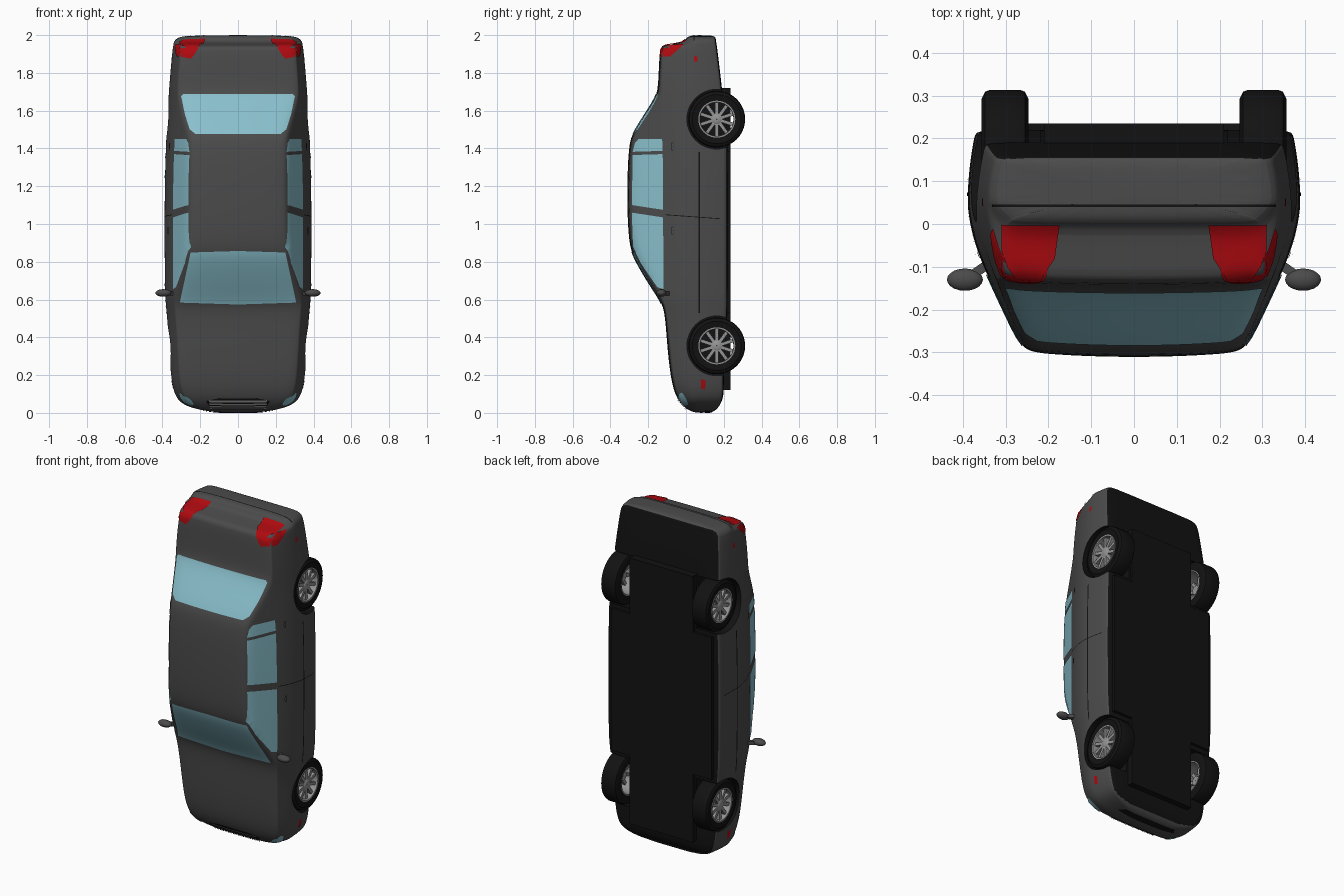
import bpy, bmesh, math
from mathutils import Vector, Matrix
from mathutils.bvhtree import BVHTree

if "Cube" in bpy.data.objects:
    bpy.data.objects.remove(bpy.data.objects["Cube"])

def material(name, rgb):
    m = bpy.data.materials.new(name)
    m.diffuse_color = (*rgb, 1)
    m.use_nodes = True
    m.node_tree.nodes["Principled BSDF"].inputs["Base Color"].default_value = m.diffuse_color
    return m

GREY = material("body grey", (.07, .07, .07))
BLACK = material("rubber black", (.006, .006, .006))
GLASS = material("window glass", (.25, .52, .6))
RED = material("lamp red", (.42, .003, .005))
SILVER = material("wheel silver", (.3, .3, .3))

def make(name, bm, *mats, angle=35):
    me = bpy.data.meshes.new(name)
    bm.to_mesh(me)
    bm.free()
    ob = bpy.data.objects.new(name, me)
    bpy.context.collection.objects.link(ob)
    for m in mats:
        me.materials.append(m)
    bpy.ops.object.select_all(action='DESELECT')
    ob.select_set(True)
    bpy.context.view_layer.objects.active = ob
    bpy.ops.object.shade_smooth_by_angle(angle=math.radians(angle))
    return ob

def box(bm, lo, hi, mat=None):
    lo, hi = Vector(lo), Vector(hi)
    m = Matrix.Translation((lo + hi) / 2) @ Matrix.Diagonal((*(hi - lo), 1))
    bmesh.ops.create_cube(bm, size=1, matrix=(mat @ m) if mat else m)

# Body: lofted along z; each station is z, half width, roof y, belt y, sill y
stations = [
    (0, .10, .05, .06, .13), (.016, .205, .01, .025, .16), (.035, .27, -.012, .005, .175),
    (.06, .312, -.036, -.015, .19), (.1, .337, -.058, -.035, .2), (.17, .354, -.078, -.055, .2),
    (.3, .364, -.095, -.07, .2), (.45, .372, -.106, -.085, .215), (.55, .381, -.116, -.10, .22),
    (.6, .386, -.14, -.115, .22), (.7, .388, -.207, -.115, .22), (.8, .389, -.265, -.115, .22),
    (.86, .39, -.293, -.115, .22), (.95, .39, -.306, -.115, .22), (1.1, .39, -.312, -.115, .22),
    (1.3, .387, -.31, -.115, .22), (1.43, .382, -.3, -.115, .22), (1.48, .38, -.283, -.115, .22),
    (1.58, .374, -.219, -.117, .21), (1.67, .369, -.161, -.12, .195), (1.72, .366, -.148, -.124, .19),
    (1.85, .355, -.143, -.12, .175), (1.93, .347, -.138, -.11, .165), (1.947, .343, -.123, -.095, .163),
    (1.957, .343, -.01, 0, .16), (1.985, .33, 0, .01, .158), (2.0, .27, .025, .035, .148)]

def section(z, w, yt, yB, yb):
    b, h = .885 * w, yB - yt
    d, m = min(.03, .6 * h), max(.06, yB + .02)
    r = b - .47 * (h - d)
    half = [(.35 * r, yt + .05 * d), (.7 * r, yt + .2 * d), (.92 * r, yt + .4 * d), (r, yt + d),
            ((r + b) / 2, (yt + d + yB) / 2), (b, yB),
            (b + .6 * (w - b), yB + .38 * (m - yB)), (b + .92 * (w - b), yB + .75 * (m - yB)), (w, m),
            (.985 * w, m + .5 * (yb - m)), (.955 * w, yb - .01), (.94 * w, yb), (.5 * w, yb)]
    ring = [(0, yt)] + half + [(0, yb)] + [(-x, y) for x, y in reversed(half)]
    return [(x, y, z) for x, y in ring]

bm = bmesh.new()
rings = [[bm.verts.new(p) for p in section(*s)] for s in stations]
n = len(rings[0])
for a, c in zip(rings, rings[1:]):
    for i in range(n):
        bm.faces.new((a[i], a[(i + 1) % n], c[(i + 1) % n], c[i]))
bm.faces.new(rings[0])
bm.faces.new(rings[-1])
bmesh.ops.recalc_face_normals(bm, faces=bm.faces)
body = make("car_body", bm, GREY, BLACK)
body.modifiers.new("smooth", 'SUBSURF').levels = 2

def bake(ob):
    me = bpy.data.meshes.new_from_object(ob.evaluated_get(bpy.context.evaluated_depsgraph_get()))
    ob.modifiers.clear()
    ob.data = me

bake(body)
bm = bmesh.new()
bm.from_mesh(body.data)
surface = BVHTree.FromBMesh(bm)
bm.free()

# Wheel arches cut out of the body
AX_Y, AX_Z, ARCH = .163, (.355, 1.555), .158
bm = bmesh.new()
for z in AX_Z:
    for s in (1, -1):
        bmesh.ops.create_cone(bm, cap_ends=True, segments=48, radius1=ARCH, radius2=ARCH, depth=.3,
                              matrix=Matrix.Translation((s * .37, AX_Y, z)) @ Matrix.Rotation(math.pi / 2, 4, 'Y'))
cutter = make("arch_cutter", bm, BLACK)
mod = body.modifiers.new("arches", 'BOOLEAN')
mod.operation, mod.solver, mod.object = 'DIFFERENCE', 'EXACT', cutter
bake(body)
bpy.data.objects.remove(cutter)
body.data.materials.clear()
body.data.materials.append(GREY)
body.data.materials.append(BLACK)
for p in body.data.polygons:
    c = p.center
    arch = any(math.hypot(c.y - AX_Y, c.z - z) < ARCH + .0005 for z in AX_Z)
    p.material_index = int(arch or (p.normal.y > .8 and c.y > .12))
bpy.ops.object.select_all(action='DESELECT')
body.select_set(True)
bpy.context.view_layer.objects.active = body
bpy.ops.object.shade_smooth_by_angle(angle=math.radians(35))

# Black floor between and beside the wheels
bm = bmesh.new()
box(bm, (-.335, .15, .53), (.335, .235, 1.385))
box(bm, (-.21, .1, .12), (.21, .235, 1.72))
make("underbody", bm, BLACK)

# Thin plates shrunk onto the body along an axis; points are the two other coordinates in order
def plate(name, pts, axis, side, mat, off=.003, mirror=False):
    bm = bmesh.new()
    others = [i for i in range(3) if i != axis]
    for flip in ((1, -1) if mirror else (1,)):
        vs = []
        for p in pts:
            v = Vector((0, 0, 0))
            v[others[0]], v[others[1]] = p
            v[axis] = side * 4
            if axis:
                v.x *= flip
            else:
                v[0] *= flip
            vs.append(bm.verts.new(v))
        bm.faces.new(vs)
    for o in others:
        for k in range(-20, 101):
            no, co = Vector((0, 0, 0)), Vector((0, 0, 0))
            no[o], co[o] = 1, k * .0205
            bmesh.ops.bisect_plane(bm, geom=bm.verts[:] + bm.edges[:] + bm.faces[:], plane_co=co, plane_no=no)
    bmesh.ops.triangulate(bm, faces=bm.faces)
    lost = []
    for v in bm.verts:
        d = Vector((0, 0, 0))
        d[axis] = -math.copysign(1, v.co[axis])
        hit, nor, *_ = surface.ray_cast(v.co, d)
        if hit is None:
            lost.append(v)
        else:
            v.co = hit + nor * off
    bmesh.ops.delete(bm, geom=lost, context='VERTS')
    for f in bm.faces:
        f.normal_update()
        c = f.calc_center_median()
        if f.normal.dot(surface.find_nearest(c)[1]) < 0:
            f.normal_flip()
    return make(name, bm, mat, angle=60)

def oval(cx, cy, rx, ry, k=20):
    return [(cx + rx * math.cos(t * math.tau / k), cy + ry * math.sin(t * math.tau / k)) for t in range(k)]

# Windows
plate("windscreen", [(-.308, .585), (0, .575), (.308, .585), (.25, .85), (0, .858), (-.25, .85)], 1, -1, GLASS)
plate("rear_window", [(-.225, 1.475), (.225, 1.475), (.255, 1.5), (.28, 1.58), (.3, 1.675), (.29, 1.687),
                      (-.29, 1.687), (-.3, 1.675), (-.28, 1.58), (-.255, 1.5)], 1, -1, GLASS)
plate("front_door_windows", [(-.284, 1.06), (-.12, 1.035), (-.117, .655), (-.15, .665), (-.235, .79), (-.28, .88)],
      0, 1, GLASS, mirror=True)
plate("rear_door_windows", [(-.284, 1.1), (-.12, 1.075), (-.122, 1.37), (-.281, 1.365)], 0, 1, GLASS, mirror=True)
plate("quarter_windows", [(-.28, 1.382), (-.122, 1.387), (-.125, 1.45), (-.25, 1.45), (-.268, 1.43)],
      0, 1, GLASS, mirror=True)
# Tail lamps wrap the rear corners: rear, top and side faces
plate("tail_lamps_rear", [(.174, .0), (.308, .0), (.308, -.06), (.295, -.1), (.27, -.132), (.22, -.132), (.185, -.08)],
      2, 1, RED, .005, True)
plate("tail_lamps_top", [(.2, 1.947), (.31, 1.947), (.3, 1.885), (.25, 1.875), (.235, 1.89)], 1, -1, RED, .004, True)
plate("tail_lamps_side", [(-.12, 1.885), (-.085, 1.885), (-.01, 1.95), (-.12, 1.943)], 0, 1, RED, .004, True)
# Side markers
plate("front_markers", [(.078, .13), (.1, .125), (.105, .17), (.08, .18)], 0, 1, RED, .003, True)
plate("rear_markers", [(.042, 1.86), (.06, 1.86), (.06, 1.885), (.042, 1.89)], 0, 1, RED, .003, True)
# Nose: headlamps, grille and lower intake
plate("headlamps", oval(.272, -.014, .037, .026), 2, -1, GLASS, .004, True)
plate("grille", [(-.17, -.035), (-.1, -.045), (.1, -.045), (.17, -.035), (.14, .005), (-.14, .005)], 2, -1, BLACK, .003)
for i in range(4):
    y = -.039 + i * .012
    plate("grille_slat", [(-.155, y), (.155, y), (.15, y + .007), (-.15, y + .007)], 2, -1, SILVER, .006)
plate("lower_intake", [(-.2, .1), (.2, .1), (.17, .14), (-.17, .14)], 2, -1, BLACK)
# Trim lines, door seams and handles
plate("side_trim", [(.066, .53), (.073, .53), (.073, 1.38), (.066, 1.38)], 0, 1, BLACK, .002, True)
plate("bumper_trim", [(-.33, .04), (.33, .04), (.33, .046), (-.33, .046)], 2, 1, BLACK, .002)
plate("door_seams", [(-.11, 1.047), (.18, 1.026), (.18, 1.03), (-.11, 1.051)], 0, 1, BLACK, .002, True)
for z in (.965, 1.41):
    plate("door_handles", oval(-.07, z, .008, .022, 12), 0, 1, GREY, .008, True)

# Door mirrors
bm = bmesh.new()
for s in (1, -1):
    bmesh.ops.create_uvsphere(bm, u_segments=20, v_segments=12, radius=1, matrix=Matrix.Translation((s * .395, -.13, .635))
                              @ Matrix.Diagonal((.042, .026, .02, 1)))
    box(bm, (-.03, -.011, -.01), (.03, .011, .01),
        Matrix.Translation((s * .36, -.107, .632)) @ Matrix.Rotation(-s * .6, 4, 'Z'))
make("door_mirrors", bm, GREY)

# Wheels: lathed tyre and rim, hub, ten spokes
def lathe(bm, prof, place, k=40):
    rs = [[bm.verts.new(place @ Vector((x, r * math.cos(a), r * math.sin(a)))) for x, r in prof]
          for a in (i * math.tau / k for i in range(k))]
    for i in range(k):
        for j in range(len(prof)):
            q = (j + 1) % len(prof)
            bm.faces.new((rs[i][j], rs[i][q], rs[(i + 1) % k][q], rs[(i + 1) % k][j]))
    bmesh.ops.recalc_face_normals(bm, faces=bm.faces)

for z, end in zip(AX_Z, ("front", "rear")):
    for s, lr in ((1, "left"), (-1, "right")):
        place = Matrix.Translation((0, AX_Y, z)) @ Matrix.Diagonal((s, 1, 1, 1))
        bm = bmesh.new()
        lathe(bm, [(.25, .096), (.247, .13), (.255, .146), (.265, .15), (.338, .15), (.348, .146), (.356, .13), (.35, .096)], place)
        make(f"{end}_{lr}_tyre", bm, BLACK)
        bm = bmesh.new()
        lathe(bm, [(.25, .098), (.354, .098), (.354, .09), (.34, .088), (.25, .09)], place)
        lathe(bm, [(.3, .001), (.3, .026), (.343, .026), (.347, .02), (.347, .001)], place, 20)
        for i in range(10):
            box(bm, (.322, -.009, .015), (.343, .009, .092), place @ Matrix.Rotation(i * math.tau / 10, 4, 'X'))
        bmesh.ops.recalc_face_normals(bm, faces=bm.faces)
        make(f"{end}_{lr}_rim", bm, SILVER)
